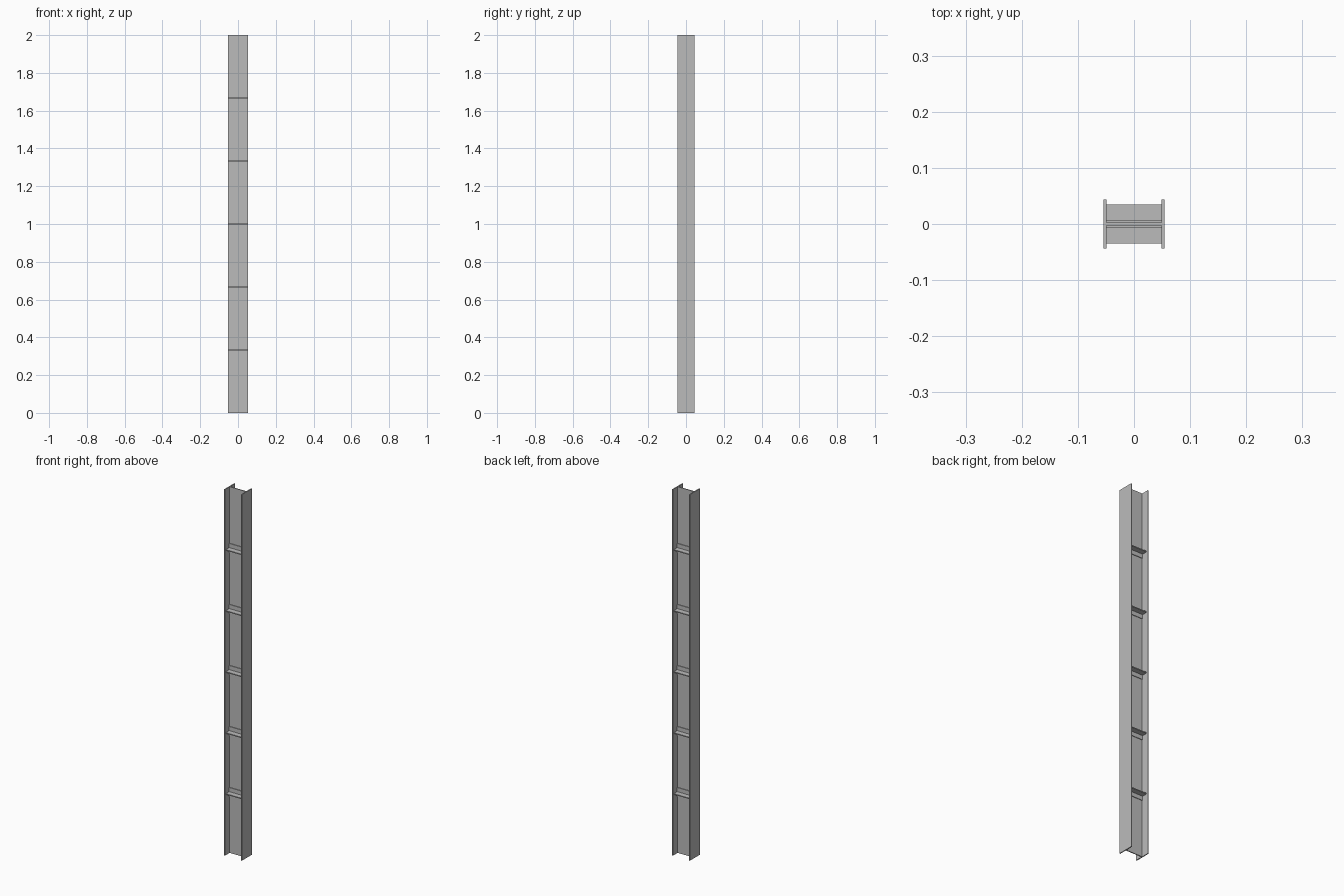
import bpy

cube = bpy.data.objects.get("Cube")
if cube:
    bpy.data.objects.remove(cube, do_unlink=True)

# Single steel colour
steel = bpy.data.materials.new("steel_grey")
steel.use_nodes = True
colour = (0.5, 0.5, 0.5, 1)
steel.diffuse_color = colour
steel.node_tree.nodes["Principled BSDF"].inputs["Base Color"].default_value = colour

HEIGHT = 2.0
HALF_WIDTH = 0.054
HALF_DEPTH = 0.044
FLANGE = 0.005
WEB = 0.005
INNER = 2 * (HALF_WIDTH - FLANGE)


def box(name, centre, size):
    bpy.ops.mesh.primitive_cube_add(size=1, location=centre)
    obj = bpy.context.object
    obj.name = name
    obj.scale = size
    bpy.ops.object.transform_apply(location=False, rotation=False, scale=True)
    obj.data.materials.append(steel)
    return obj


# Upright beam: web between two flanges
box("web", (0, 0, HEIGHT / 2), (INNER, WEB, HEIGHT))
for side, name in ((1, "left_flange"), (-1, "right_flange")):
    box(name, (side * (HALF_WIDTH - FLANGE / 2), 0, HEIGHT / 2),
        (FLANGE, 2 * HALF_DEPTH, HEIGHT))

# T-shaped stiffeners on both faces of the web, at even spacing
LEG = 0.0035
REACH = 0.035
for i in range(1, 6):
    z = HEIGHT * i / 6
    for side, name in ((-1, "front"), (1, "back")):
        box(f"{name}_backing_plate_{i}", (0, side * (WEB + LEG) / 2, z),
            (INNER, LEG, 0.05))
        start = WEB / 2 + LEG
        box(f"{name}_stiffener_{i}", (0, side * (start + REACH) / 2, z),
            (INNER, REACH - start, 0.005))
